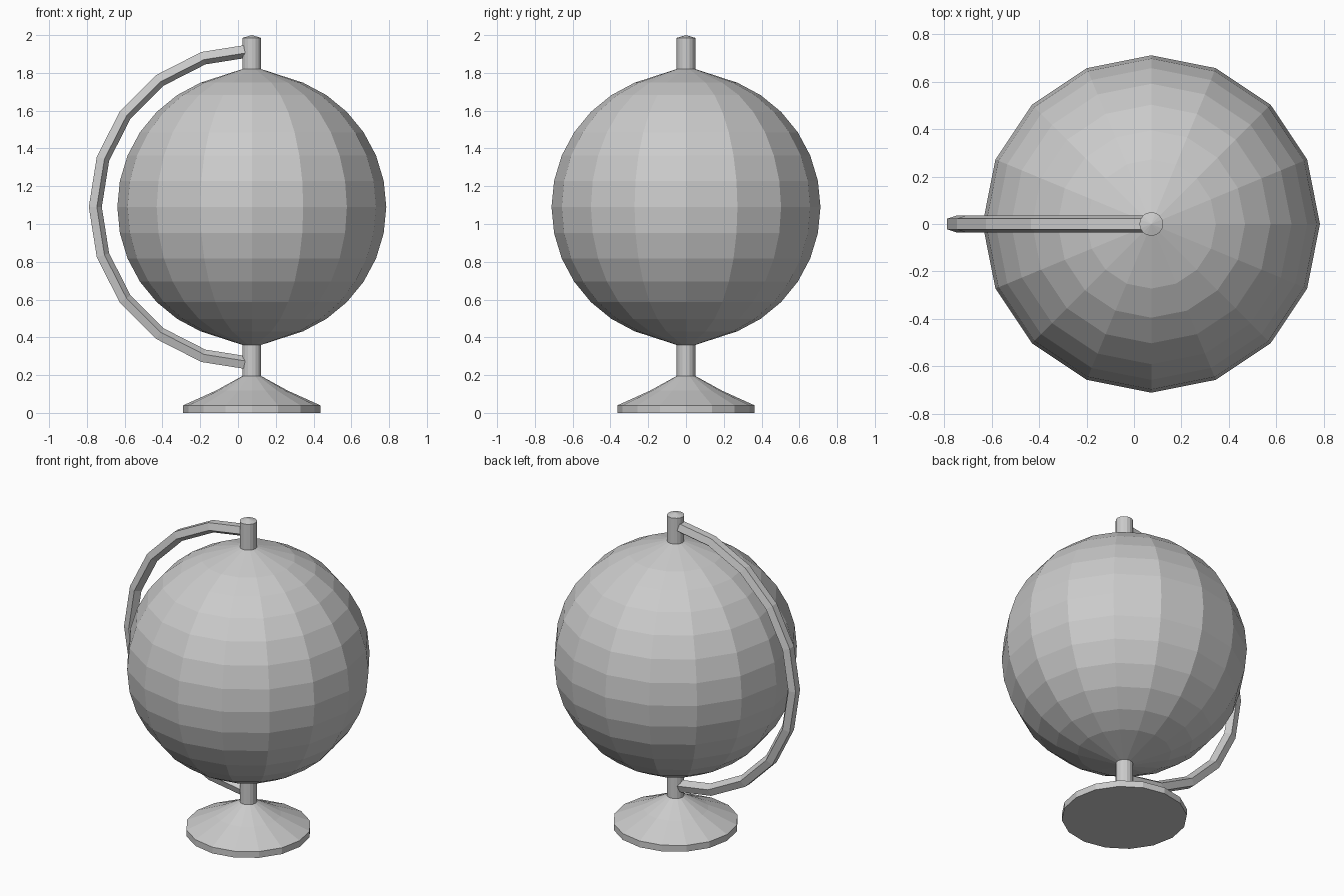
import bpy, bmesh
from math import sin, cos, pi, radians

if "Cube" in bpy.data.objects:
    bpy.data.objects.remove(bpy.data.objects["Cube"])

CX, CZ = 0.073, 1.09      # globe axis and centre height
SIDES = 16


def finish(bm, name):
    bmesh.ops.recalc_face_normals(bm, faces=bm.faces)
    me = bpy.data.meshes.new(name)
    bm.to_mesh(me)
    bm.free()
    ob = bpy.data.objects.new(name, me)
    bpy.context.collection.objects.link(ob)
    return ob


def lathe(name, profile, sides=SIDES):
    """Revolve (radius, z) points about the globe axis; radius 0 gives a pole."""
    bm = bmesh.new()
    rings = []
    for r, z in profile:
        n = 1 if r == 0 else sides
        rings.append([bm.verts.new((CX + r * cos(2 * pi * i / sides),
                                    r * sin(2 * pi * i / sides), z)) for i in range(n)])
    for a, b in zip(rings, rings[1:]):
        for i in range(sides):
            j = (i + 1) % sides
            quad = [a[i % len(a)], a[j % len(a)], b[j % len(b)], b[i % len(b)]]
            bm.faces.new(list(dict.fromkeys(quad)))
    return finish(bm, name)


# Globe: sphere bands, drawn out to the pins at both poles
R = 0.712
bands = [(R * sin(radians(11.25 * k)), CZ - R * cos(radians(11.25 * k))) for k in range(2, 15)]
lathe("globe", [(0.05, 0.36)] + bands + [(0.05, 1.82)])

# Top pin with a shallow pointed cap
lathe("top_pin", [(0.05, 1.82), (0.05, 1.985), (0, 2.0)])

# Base foot with flared cone and lower pin
lathe("base", [(0, 0), (0.363, 0), (0.363, 0.04), (0.19, 0.118), (0.05, 0.195), (0.05, 0.36)])

# Meridian arm: five-sided bar swept round a half circle
bm = bmesh.new()
ARC, BAR, STEPS = 0.832, 0.038, 10
rings = []
for s in range(STEPS + 1):
    t = radians(90 + 18 * s)
    ring = []
    for k in range(5):
        u = 2 * pi * k / 5
        rad = ARC - BAR * cos(u)
        ring.append(bm.verts.new((CX + rad * cos(t), BAR * sin(u), CZ + rad * sin(t))))
    rings.append(ring)
for a, b in zip(rings, rings[1:]):
    for k in range(5):
        j = (k + 1) % 5
        bm.faces.new((a[k], a[j], b[j], b[k]))
bm.faces.new(rings[0])
bm.faces.new(rings[-1])
finish(bm, "meridian_arm")
